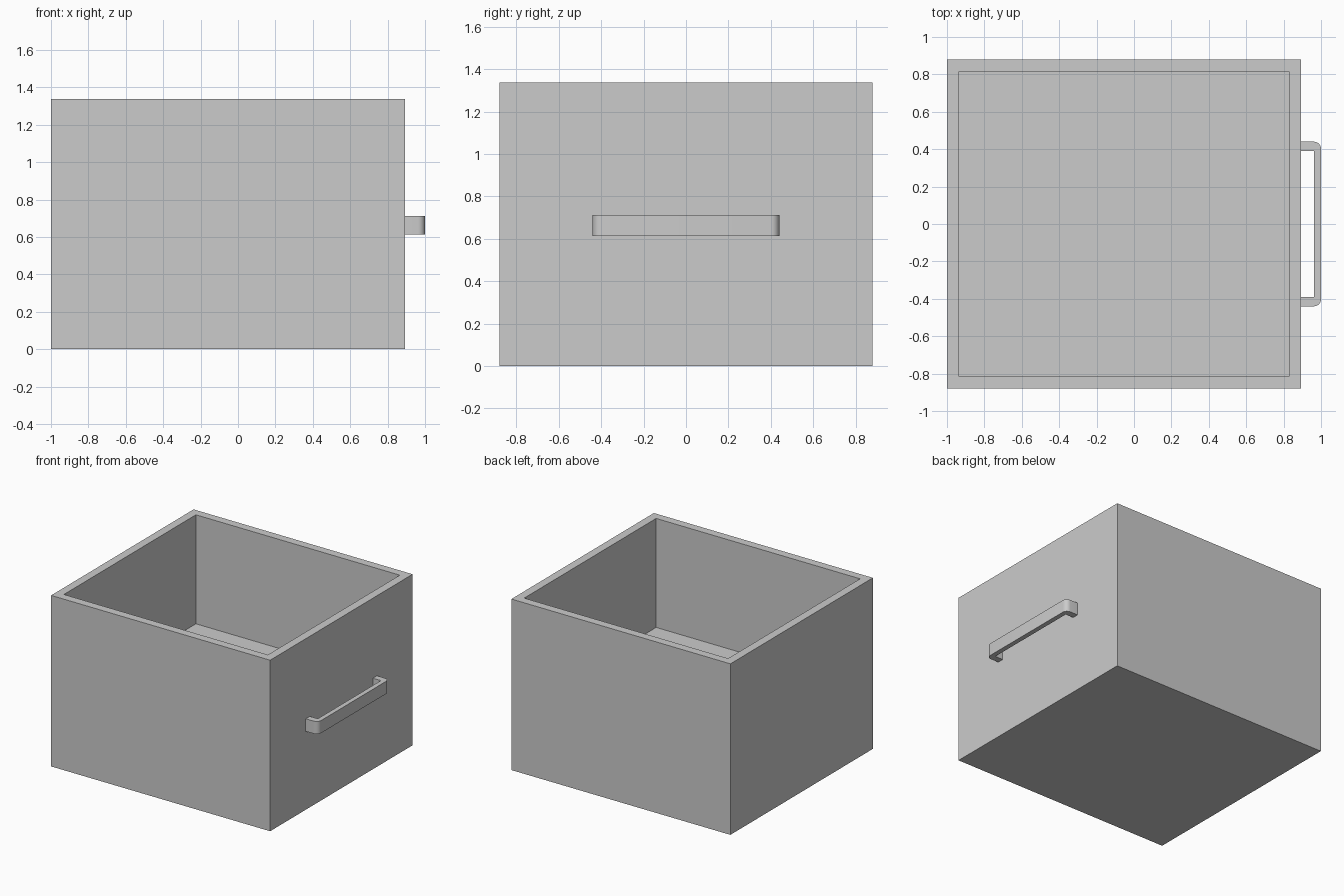
import bpy, bmesh
from math import sin, cos, radians

if "Cube" in bpy.data.objects:
    bpy.data.objects.remove(bpy.data.objects["Cube"])

X0, X1, Y, H = -1.0, 0.894, 0.88, 1.337   # outer box
WALL, FLOOR = 0.065, 0.485                # wall thickness, floor height


def finish(name, bm):
    bmesh.ops.recalc_face_normals(bm, faces=bm.faces)
    mesh = bpy.data.meshes.new(name)
    bm.to_mesh(mesh)
    bm.free()
    obj = bpy.data.objects.new(name, mesh)
    bpy.context.collection.objects.link(obj)
    return obj


def rect(bm, inset, z):
    a, b, y = X0 + inset, X1 - inset, Y - inset
    return [bm.verts.new((px, py, z)) for px, py in ((a, -y), (b, -y), (b, y), (a, y))]


# Open box: outer walls, rim, inner walls, with closed underside and raised floor
bm = bmesh.new()
loops = [rect(bm, 0, 0), rect(bm, 0, H), rect(bm, WALL, H), rect(bm, WALL, FLOOR)]
for lo, hi in zip(loops, loops[1:]):
    for i in range(4):
        j = (i + 1) % 4
        bm.faces.new((lo[i], lo[j], hi[j], hi[i]))
bm.faces.new(loops[0])
bm.faces.new(loops[-1])
finish("drawer_box", bm)

# Handle: bracket profile with rounded outer corners, extruded upwards
R = 0.038
half_out = [(X1, 0.44)] + [
    (1 - R + R * sin(radians(a)), 0.44 - R + R * cos(radians(a))) for a in range(0, 91, 15)]
half_in = [(0.963, 0.39), (X1, 0.39)]
outer = half_out + [(x, -y) for x, y in reversed(half_out)]
inner = [(x, -y) for x, y in reversed(half_in)] + half_in
bm = bmesh.new()
face = bm.faces.new([bm.verts.new((x, y, 0.613)) for x, y in outer + inner])
ext = bmesh.ops.extrude_face_region(bm, geom=[face])
bmesh.ops.translate(bm, vec=(0, 0, 0.098),
                    verts=[g for g in ext["geom"] if isinstance(g, bmesh.types.BMVert)])
handle = finish("pull_handle", bm)
bpy.context.view_layer.objects.active = handle
handle.select_set(True)
bpy.ops.object.shade_smooth_by_angle(angle=radians(30))
